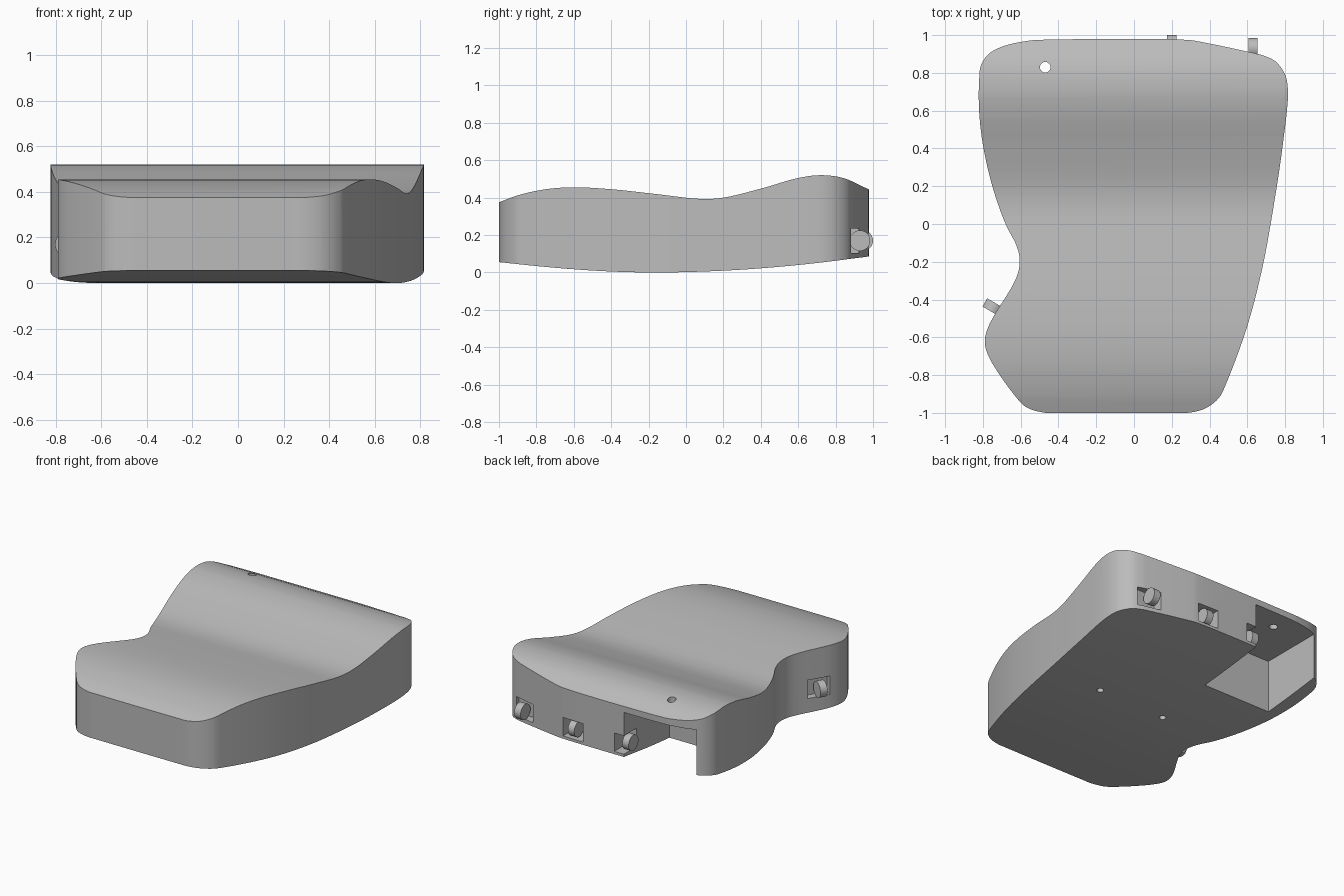
import bpy, bmesh, math
from mathutils import Vector, Matrix

if "Cube" in bpy.data.objects:
    bpy.data.objects.remove(bpy.data.objects["Cube"], do_unlink=True)

grey = bpy.data.materials.new("plain grey")
grey.use_nodes = True
grey.diffuse_color = (0.5, 0.5, 0.5, 1)
grey.node_tree.nodes["Principled BSDF"].inputs["Base Color"].default_value = (0.5, 0.5, 0.5, 1)


def spline(points, steps, closed):
    """Centripetal curve through 2D points."""
    pts = [Vector(p) for p in points]
    if not closed:
        pts = [2 * pts[0] - pts[1]] + pts + [2 * pts[-1] - pts[-2]]
    n = len(pts)
    out = []
    for i in range(n if closed else n - 3):
        a, b, c, d = (pts[(i + k) % n] for k in range(4))
        t0 = 0
        t1 = t0 + math.sqrt((b - a).length)
        t2 = t1 + math.sqrt((c - b).length)
        t3 = t2 + math.sqrt((d - c).length)
        for s in range(steps):
            t = t1 + (t2 - t1) * s / steps
            p = a.lerp(b, (t - t0) / (t1 - t0))
            q = b.lerp(c, (t - t1) / (t2 - t1))
            r = c.lerp(d, (t - t2) / (t3 - t2))
            out.append(p.lerp(q, (t - t0) / (t2 - t0)).lerp(q.lerp(r, (t - t1) / (t3 - t1)), (t - t1) / (t2 - t1)))
    return out if closed else out + [pts[-2]]


def height(profile, y):
    """Linear lookup of z along a (y, z) profile."""
    for a, b in zip(profile, profile[1:]):
        if y <= b.x:
            break
    return a.y + (b.y - a.y) * (y - a.x) / (b.x - a.x)


def make(name, bm):
    mesh = bpy.data.meshes.new(name)
    bm.to_mesh(mesh)
    bm.free()
    mesh.materials.append(grey)
    obj = bpy.data.objects.new(name, mesh)
    bpy.context.collection.objects.link(obj)
    return obj


def box(name, low, high, matrix=Matrix()):
    low, high = Vector(low), Vector(high)
    bm = bmesh.new()
    bmesh.ops.create_cube(bm, size=1, matrix=matrix @ Matrix.Translation((low + high) / 2)
                          @ Matrix.Diagonal((*(high - low), 1)))
    return make(name, bm)


def cylinder(name, radius, depth, matrix):
    bm = bmesh.new()
    bmesh.ops.create_cone(bm, cap_ends=True, segments=40, radius1=radius, radius2=radius,
                          depth=depth, matrix=matrix)
    return make(name, bm)


def activate(obj):
    bpy.ops.object.select_all(action='DESELECT')
    obj.select_set(True)
    bpy.context.view_layer.objects.active = obj


def cut(target, cutter):
    cutter.hide_render = True
    mod = target.modifiers.new("cut", 'BOOLEAN')
    mod.operation, mod.solver, mod.object = 'DIFFERENCE', 'EXACT', cutter
    activate(target)
    bpy.ops.object.modifier_apply(modifier=mod.name)
    bpy.data.objects.remove(cutter, do_unlink=True)


# Plan outline, and the wavy top and bowed underside
outline = spline([
    (-.48, -.998), (-.40, -1), (.22, -1), (.30, -.998), (.38, -.975), (.45, -.92), (.49, -.84),
    (.60, -.54), (.68, -.23), (.74, .10), (.785, .40), (.815, .70), (.80, .79), (.75, .86), (.69, .89),
    (.62, .908), (.34, .967), (.28, .975), (-.50, .975), (-.56, .97), (-.69, .942), (-.77, .90),
    (-.81, .84), (-.82, .76), (-.82, .60), (-.80, .42), (-.75, .20), (-.68, 0), (-.62, -.12),
    (-.605, -.20), (-.625, -.29), (-.765, -.53), (-.79, -.62), (-.77, -.70), (-.63, -.91), (-.57, -.97)],
    5, True)
top = spline([(-1, .375), (-.9, .412), (-.75, .445), (-.6, .455), (-.4, .445), (-.15, .418), (.08, .393),
              (.2, .4), (.4, .448), (.6, .505), (.72, .52), (.84, .505), (.975, .445)], 5, False)
bottom = spline([(-1, .055), (-.7, .025), (-.4, .005), (-.1, 0), (.3, .015), (.65, .045), (.975, .085)], 5, False)

# Body: prism sliced crosswise, then shaped by the two profiles
bm = bmesh.new()
base = bm.faces.new([bm.verts.new((p.x, p.y, 0)) for p in outline])
extruded = bmesh.ops.extrude_face_region(bm, geom=[base])
bmesh.ops.translate(bm, vec=(0, 0, 1), verts=[v for v in extruded["geom"] if isinstance(v, bmesh.types.BMVert)])
for p in top[1:-1]:
    bmesh.ops.bisect_plane(bm, geom=bm.verts[:] + bm.edges[:] + bm.faces[:], dist=1e-5,
                           plane_co=(0, p.x, 0), plane_no=(0, 1, 0))
for v in bm.verts:
    v.co.z = height(top if v.co.z > .5 else bottom, v.co.y)
bmesh.ops.recalc_face_normals(bm, faces=bm.faces)
body = make("body", bm)

# Open compartment in the back corner
cut(body, box("compartment_cutter", (-.73, .47, -.2), (-.20, 1.2, .40)))

# Cable hole in the top and screw holes underneath
for x, y, z, radius in [(-.47, .83, .45, .028), (.30, .02, 0, .022), (-.23, .01, 0, .022)]:
    cut(body, cylinder("hole_cutter", radius, .2, Matrix.Translation((x, y, z))))

# Wheels in slots; local +y points out of the wall
wheels = [("back_left_wheel", .63, .93, 0), ("back_middle_wheel", .20, .945, 0),
          ("compartment_wheel", -.205, .915, 0), ("side_wheel", -.742, -.443, 60)]
for name, x, y, turn in wheels:
    place = Matrix.Translation((x, y, .17)) @ Matrix.Rotation(math.radians(turn), 4, 'Z')
    cut(body, box("slot_cutter", (-.08, -.075, -.065), (.08, .15, .065), place))
    wheel = cylinder(name, .055, .05, place @ Matrix.Rotation(math.pi / 2, 4, 'Y'))
    activate(wheel)
    bpy.ops.object.shade_smooth_by_angle(angle=math.radians(30))

activate(body)
bpy.ops.object.shade_smooth_by_angle(angle=math.radians(30))
